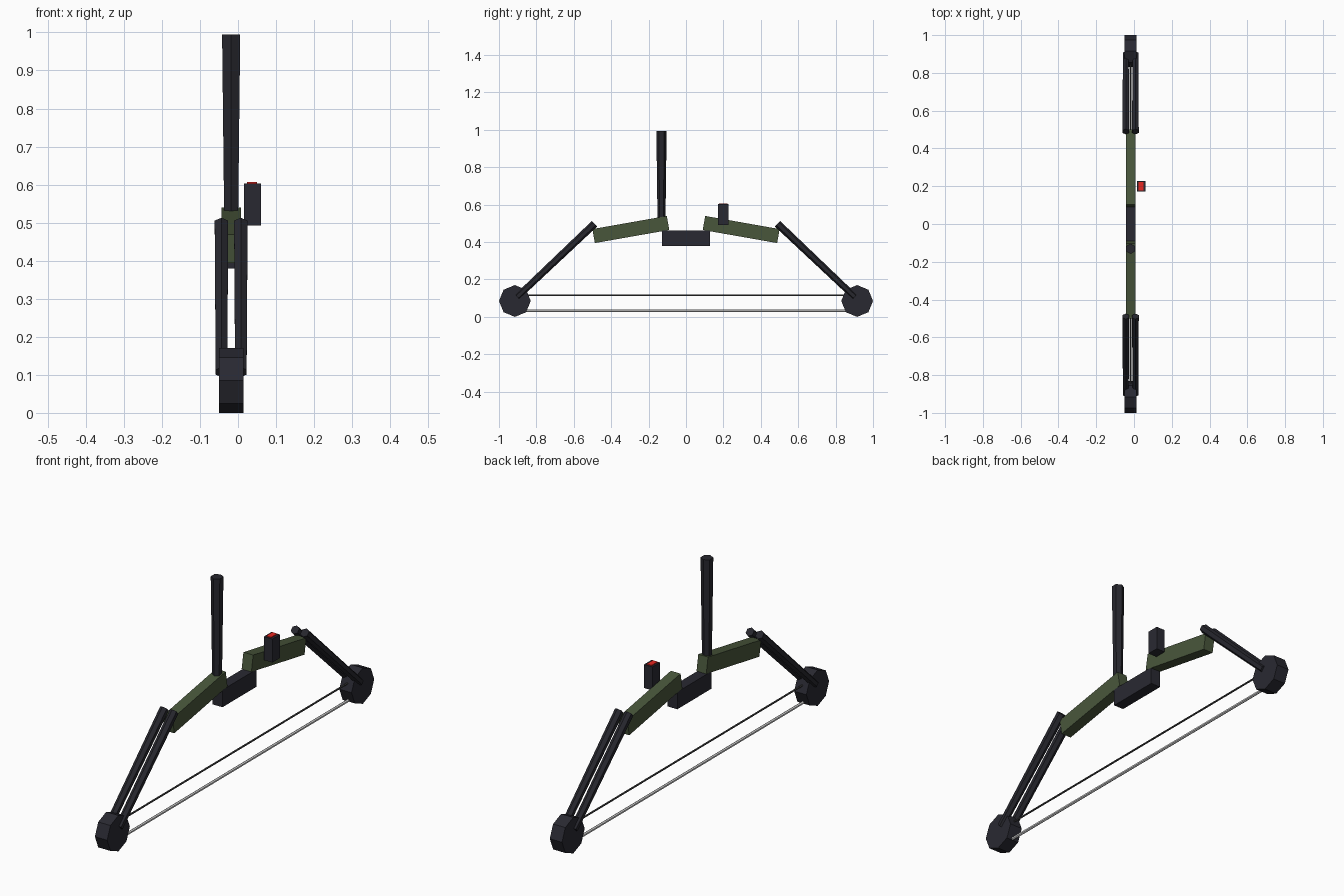
import bpy, bmesh, math
from mathutils import Matrix, Vector

if "Cube" in bpy.data.objects:
    bpy.data.objects.remove(bpy.data.objects["Cube"], do_unlink=True)


def material(name, rgb):
    mat = bpy.data.materials.new(name)
    mat.use_nodes = True
    color = (*rgb, 1)
    mat.diffuse_color = color
    mat.node_tree.nodes["Principled BSDF"].inputs["Base Color"].default_value = color
    return mat


GREEN = material("olive_green", (0.066, 0.094, 0.044))
DARK = material("dark_grey", (0.022, 0.022, 0.031))
CHARCOAL = material("charcoal", (0.02, 0.02, 0.027))
CABLE = material("cable_grey", (0.06, 0.06, 0.06))
STRING = material("string_pale_grey", (0.7, 0.7, 0.7))
RED = material("sight_red", (0.8, 0.02, 0.015))

MID = -0.018  # x of the bow's own centre plane


def finish(name, bm, mat):
    mesh = bpy.data.meshes.new(name)
    bm.to_mesh(mesh)
    bm.free()
    mesh.materials.append(mat)
    obj = bpy.data.objects.new(name, mesh)
    bpy.context.collection.objects.link(obj)
    return obj


def box(name, center, size, mat, tilt=0):
    bm = bmesh.new()
    place = Matrix.Translation(center) @ Matrix.Rotation(tilt, 4, "X") @ Matrix.Diagonal((*size, 1))
    bmesh.ops.create_cube(bm, size=1, matrix=place)
    return finish(name, bm, mat)


def rod(name, start, end, r1, r2, mat, sides=6):
    """Tapered prism between two points in a plane of constant x."""
    a, b = Vector(start), Vector(end)
    d = b - a
    place = Matrix.Translation((a + b) / 2) @ Matrix.Rotation(math.atan2(-d.y, d.z), 4, "X")
    bm = bmesh.new()
    bmesh.ops.create_cone(bm, cap_ends=True, segments=sides, radius1=r1, radius2=r2,
                          depth=d.length, matrix=place)
    return finish(name, bm, mat)


def cam(name, y):
    bm = bmesh.new()
    place = Matrix.Translation((MID, y, 0.085)) @ Matrix.Rotation(math.pi / 2, 4, "Y")
    bmesh.ops.create_cone(bm, cap_ends=True, segments=8, radius1=0.085, radius2=0.085,
                          depth=0.064, matrix=place)
    return finish(name, bm, DARK)


# Grip in the middle
box("grip", (MID, 0, 0.421), (0.051, 0.254, 0.082), DARK)

# Risers, paired limbs and cams, front and back
for end, s in (("front", -1), ("back", 1)):
    box(end + "_riser", (MID, s * 0.295, 0.467), (0.051, 0.404, 0.076), GREEN, -s * math.radians(10))
    for side, off in (("right", -0.0255), ("left", 0.0255)):
        x = MID + off
        rod(f"{end}_{side}_limb", (x, s * 0.902, 0.107), (x, s * 0.489, 0.498), 0.0175, 0.0205, CHARCOAL)
    cam(end + "_cam", s * 0.915)

# Cable and bowstring between the cams
rod("cable", (MID, -0.9, 0.115), (MID, 0.9, 0.115), 0.0045, 0.0045, CABLE)
rod("bowstring", (MID, -0.9, 0.032), (MID, 0.9, 0.032), 0.007, 0.007, STRING)

# Stabilizer rod, wider at its tip
rod("stabilizer", (MID, -0.131, 0.5), (MID, -0.131, 0.994), 0.021, 0.0275, CHARCOAL)

# Sight with a red plate on top
box("sight", (0.038, 0.2, 0.5475), (0.045, 0.057, 0.111), DARK)
box("sight_dot", (0.037, 0.2, 0.604), (0.026, 0.045, 0.006), RED)
